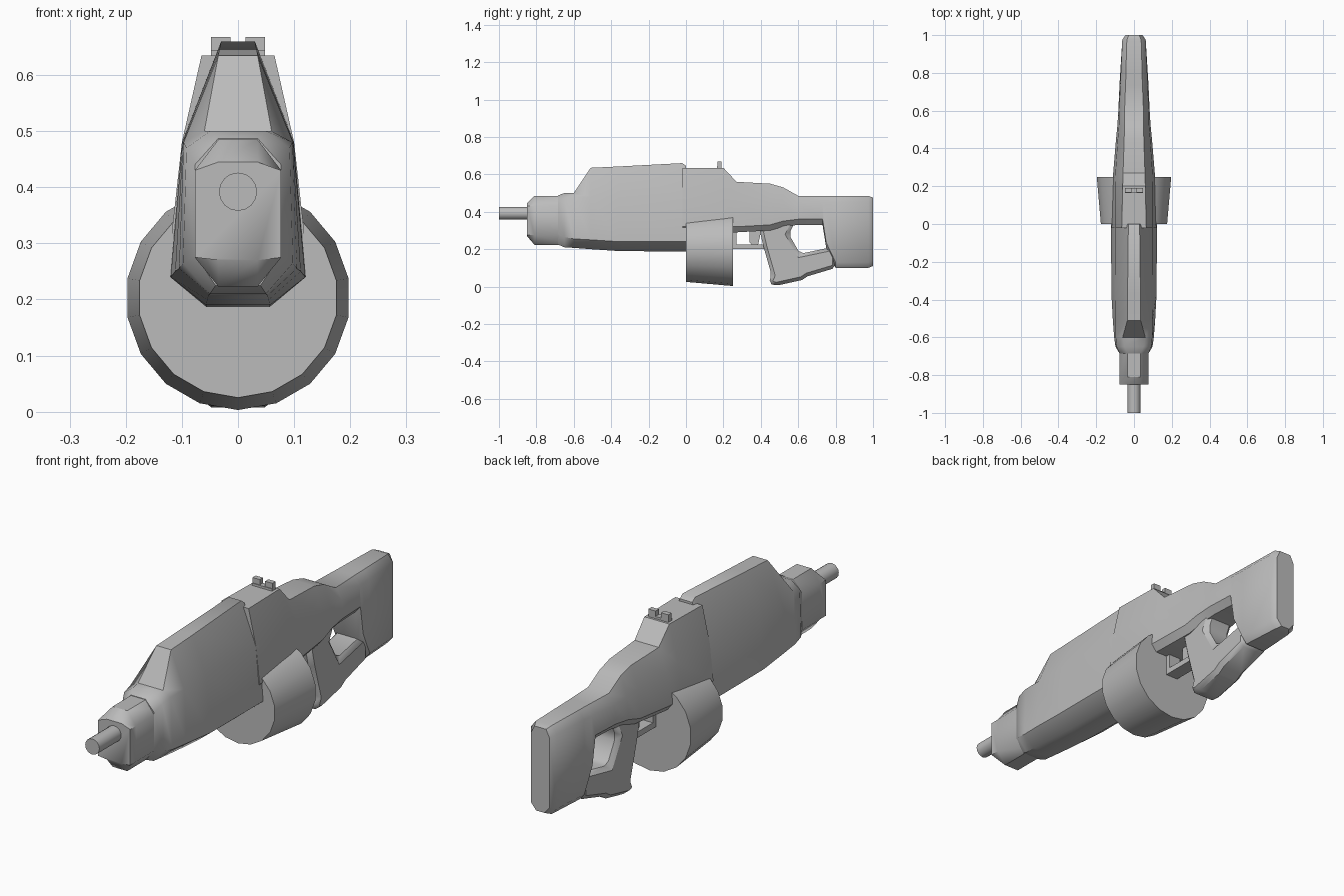
import bpy, bmesh, math
from mathutils import Vector

if "Cube" in bpy.data.objects:
    bpy.data.objects.remove(bpy.data.objects["Cube"])

GREY = (0.5, 0.5, 0.5, 1)
mat = bpy.data.materials.new("grey")
mat.use_nodes = True
mat.diffuse_color = GREY
mat.node_tree.nodes["Principled BSDF"].inputs["Base Color"].default_value = GREY


def finish(name, bm, angle=42, bevel=0):
    bmesh.ops.recalc_face_normals(bm, faces=bm.faces)
    mesh = bpy.data.meshes.new(name)
    bm.to_mesh(mesh)
    bm.free()
    mesh.materials.append(mat)
    ob = bpy.data.objects.new(name, mesh)
    bpy.context.collection.objects.link(ob)
    bpy.ops.object.select_all(action='DESELECT')
    ob.select_set(True)
    bpy.context.view_layer.objects.active = ob
    if bevel:
        mod = ob.modifiers.new("edges", 'BEVEL')
        mod.width, mod.segments, mod.limit_method = bevel, 1, 'ANGLE'
        bpy.ops.object.modifier_apply(modifier=mod.name)
    bpy.ops.object.shade_smooth_by_angle(angle=math.radians(angle))
    return ob


def loft(name, sections, angle=42):
    """Skin mirrored half sections (x, z), listed top to bottom, along y."""
    bm = bmesh.new()
    rings = []
    for y, half in sections:
        pts = half + [(-x, z) for x, z in reversed(half)]
        rings.append([bm.verts.new((x, y, z)) for x, z in pts])
    n = len(rings[0])
    for a, b in zip(rings, rings[1:]):
        for i in range(n):
            j = (i + 1) % n
            bm.faces.new((a[i], a[j], b[j], b[i]))
    bm.faces.new(rings[0])
    bm.faces.new(rings[-1])
    return finish(name, bm, angle)


def prism(name, outline, half, bevel=0):
    """Extrude a side outline (y, z) across x."""
    bm = bmesh.new()
    face = bm.faces.new([bm.verts.new((-half, y, z)) for y, z in outline])
    new = bmesh.ops.extrude_face_region(bm, geom=[face])["geom"]
    bmesh.ops.translate(bm, verts=[v for v in new if isinstance(v, bmesh.types.BMVert)],
                        vec=(2 * half, 0, 0))
    return finish(name, bm, 42, bevel)


def box(name, x0, x1, y0, y1, z0, z1):
    bm = bmesh.new()
    bmesh.ops.create_cube(bm, size=1)
    for v in bm.verts:
        v.co = Vector(((x0 + x1) / 2 + v.co.x * (x1 - x0),
                       (y0 + y1) / 2 + v.co.y * (y1 - y0),
                       (z0 + z1) / 2 + v.co.z * (z1 - z0)))
    return finish(name, bm)


def round_part(name, sides, r0, r1, y0, y1, z, turn=0.0):
    """Tapered round part lying along y."""
    bm = bmesh.new()
    rings = [[bm.verts.new((r * math.cos(turn + math.tau * i / sides), y,
                            z + r * math.sin(turn + math.tau * i / sides)))
              for i in range(sides)] for r, y in ((r0, y0), (r1, y1))]
    for i in range(sides):
        j = (i + 1) % sides
        bm.faces.new((rings[0][i], rings[0][j], rings[1][j], rings[1][i]))
    for ring in rings:
        bm.faces.new(ring)
    return finish(name, bm)


# Barrel and faceted nose
round_part("barrel", 16, 0.034, 0.034, -1.0, -0.8, 0.392)


def nose(top, bottom):
    return [(0.035, top), (0.077, min(top, 0.43)), (0.077, max(bottom, 0.275)), (0.035, bottom)]


loft("nose", [(-0.85, nose(0.445, 0.27)), (-0.81, nose(0.485, 0.223)),
              (-0.6, nose(0.485, 0.223))])

# Front housing with raised ridge
loft("front_housing", [
    (-0.685, [(0.035, 0.487), (0.077, 0.44), (0.077, 0.28), (0.04, 0.225)]),
    (-0.65, [(0.05, 0.5), (0.092, 0.47), (0.098, 0.265), (0.05, 0.21)]),
    (-0.60, [(0.06, 0.5), (0.097, 0.48), (0.105, 0.255), (0.053, 0.207)]),
    (-0.51, [(0.035, 0.635), (0.098, 0.48), (0.112, 0.25), (0.055, 0.2)]),
    (-0.36, [(0.034, 0.642), (0.099, 0.48), (0.12, 0.24), (0.057, 0.19)]),
    (-0.02, [(0.03, 0.66), (0.1, 0.48), (0.121, 0.24), (0.057, 0.187)]),
    (0.0, [(0.03, 0.645), (0.1, 0.48), (0.121, 0.24), (0.057, 0.187)])])


# Receiver running back into the stock
def body(y, top, tx, sx, sz, lx, bottom):
    return (y, [(tx, top), (sx, sz), (lx, bottom + 0.03), (lx - 0.025, bottom)])


loft("receiver_and_stock", [
    body(-0.02, 0.635, 0.065, 0.1, 0.48, 0.118, 0.29),
    body(0.20, 0.635, 0.06, 0.1, 0.48, 0.114, 0.29),
    body(0.27, 0.56, 0.058, 0.098, 0.46, 0.11, 0.29),
    body(0.45, 0.55, 0.052, 0.086, 0.45, 0.095, 0.30),
    body(0.52, 0.53, 0.05, 0.08, 0.445, 0.088, 0.32),
    body(0.60, 0.485, 0.05, 0.078, 0.44, 0.083, 0.33),
    body(0.73, 0.485, 0.045, 0.073, 0.45, 0.077, 0.33),
    body(0.75, 0.485, 0.044, 0.072, 0.45, 0.076, 0.205),
    body(0.80, 0.485, 0.043, 0.07, 0.45, 0.073, 0.1),
    body(0.975, 0.485, 0.038, 0.062, 0.455, 0.062, 0.1),
    body(1.0, 0.475, 0.028, 0.045, 0.44, 0.045, 0.11)])

# Grip with the strut that closes the stock opening
prism("grip", [(0.38, 0.36), (0.415, 0.21), (0.458, 0.06), (0.44, 0.018), (0.48, 0.004),
               (0.62, 0.035), (0.65, 0.055), (0.80, 0.1), (0.80, 0.215), (0.61, 0.175),
               (0.55, 0.28), (0.59, 0.36)], 0.066, 0.018)

# Drum magazine
round_part("drum", 18, 0.178, 0.2, 0.0, 0.25, 0.203, math.radians(10))

# Trigger and guard
box("trigger_guard", -0.03, 0.03, 0.24, 0.43, 0.2, 0.225)
box("guard_front", -0.03, 0.03, 0.24, 0.27, 0.21, 0.31)
prism("trigger", [(0.34, 0.31), (0.34, 0.235), (0.355, 0.222), (0.385, 0.222), (0.405, 0.31)], 0.015)

# Notched rear sight
box("sight_base", -0.048, 0.048, 0.165, 0.19, 0.62, 0.645)
for side, label in ((1, "left"), (-1, "right")):
    a, b = sorted((side * 0.013, side * 0.048))
    box("sight_post_" + label, a, b, 0.168, 0.19, 0.635, 0.668)
